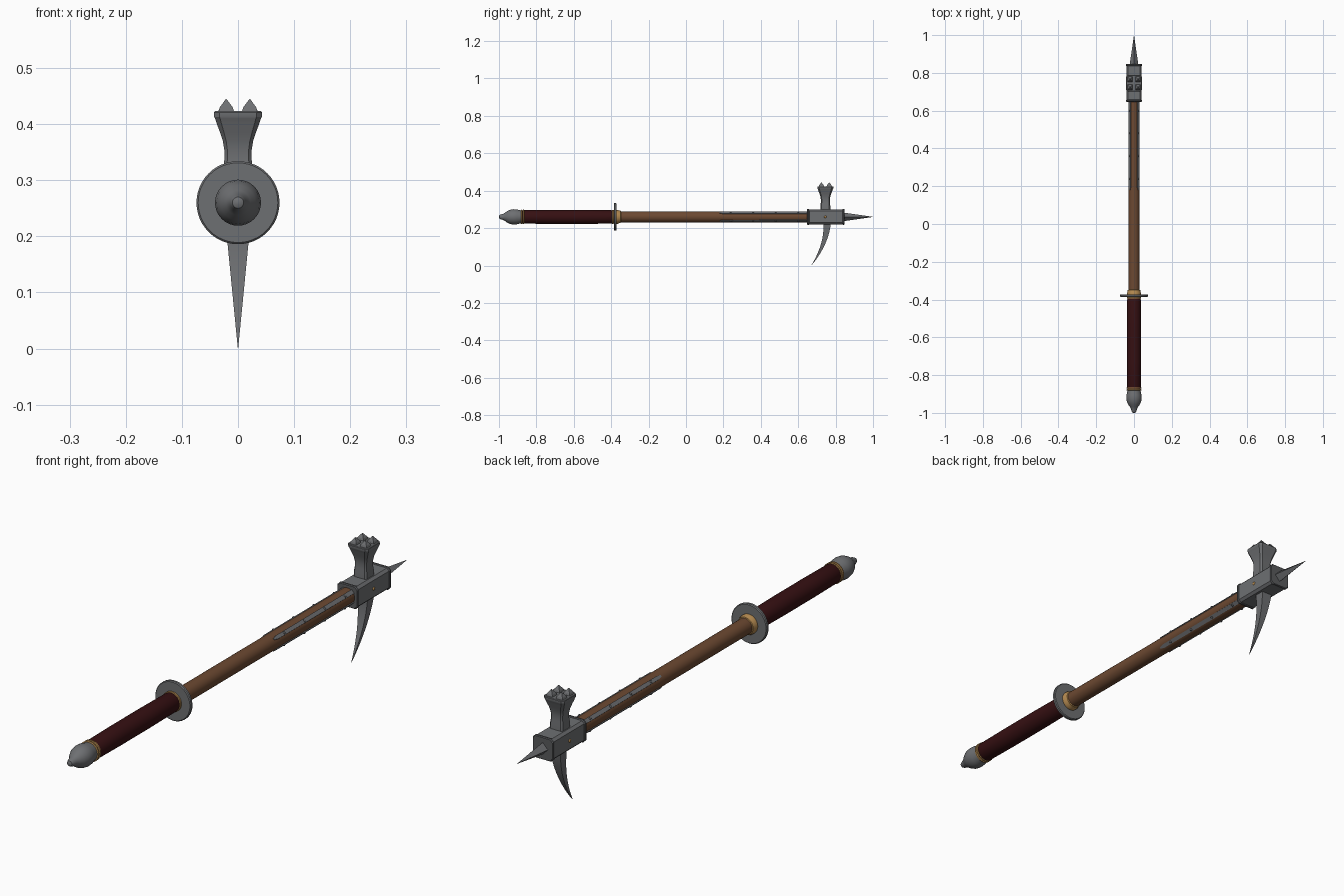
import bpy, bmesh, math
from mathutils import Vector

if "Cube" in bpy.data.objects:
    bpy.data.objects.remove(bpy.data.objects["Cube"])

ZC = 0.26    # height of the shaft axis
HY = 0.745   # position of hammer and beak along the shaft


def mat(name, rgb):
    m = bpy.data.materials.new(name)
    m.diffuse_color = (*rgb, 1)
    m.use_nodes = True
    m.node_tree.nodes["Principled BSDF"].inputs["Base Color"].default_value = m.diffuse_color
    return m


STEEL = mat("steel", (0.155, 0.16, 0.168))
DARK = mat("dark_steel", (0.10, 0.104, 0.11))
WOOD = mat("wood", (0.15, 0.066, 0.031))
LEATHER = mat("dark_red_leather", (0.036, 0.005, 0.006))
BRASS = mat("brass", (0.45, 0.25, 0.08))


def loft(name, rings, material, smooth=None):
    """Skin a list of equal-length point rings and cap both ends."""
    bm = bmesh.new()
    vs = [[bm.verts.new(p) for p in r] for r in rings]
    n = len(vs[0])
    for a, b in zip(vs, vs[1:]):
        for i in range(n):
            j = (i + 1) % n
            bm.faces.new((a[i], a[j], b[j], b[i]))
    bm.faces.new(vs[0])
    bm.faces.new(vs[-1])
    bmesh.ops.remove_doubles(bm, verts=bm.verts[:], dist=1e-5)
    bmesh.ops.recalc_face_normals(bm, faces=bm.faces[:])
    me = bpy.data.meshes.new(name)
    bm.to_mesh(me)
    bm.free()
    me.materials.append(material)
    o = bpy.data.objects.new(name, me)
    bpy.context.collection.objects.link(o)
    if smooth:
        bpy.ops.object.select_all(action='DESELECT')
        o.select_set(True)
        bpy.context.view_layer.objects.active = o
        bpy.ops.object.shade_smooth_by_angle(angle=math.radians(smooth))
    return o


def lathe(name, profile, material, n=32):
    """Turn a (y, radius) profile around the shaft axis."""
    rings = [[(r * math.cos(2 * math.pi * i / n), y, ZC + r * math.sin(2 * math.pi * i / n))
              for i in range(n)] for y, r in profile]
    return loft(name, rings, material, 35)


def chamfered(hx, hy, c):
    """Square outline with cut corners."""
    return [(hx, -hy + c), (hx, hy - c), (hx - c, hy), (-hx + c, hy),
            (-hx, hy - c), (-hx, -hy + c), (-hx + c, -hy), (hx - c, -hy)]


def block(name, sections, material):
    """Chamfered block along the shaft: sections are (y, half size, chamfer)."""
    return loft(name, [[(x, y, ZC + z) for x, z in chamfered(h, h, c)]
                       for y, h, c in sections], material)


# pommel, grip, guard and shaft
lathe("pommel", [(-1.0, 0.004), (-0.997, 0.010), (-0.988, 0.014), (-0.978, 0.016), (-0.968, 0.022),
                 (-0.955, 0.031), (-0.94, 0.038), (-0.922, 0.041), (-0.905, 0.040),
                 (-0.89, 0.036), (-0.882, 0.035)], STEEL)
for i, y in enumerate((-0.882, -0.872)):
    lathe(f"pommel_ring_{i}", [(y, 0.035), (y + 0.002, 0.039), (y + 0.006, 0.039), (y + 0.008, 0.035)], BRASS)
lathe("grip", [(-0.876, 0.034), (-0.87, 0.036), (-0.72, 0.0375), (-0.56, 0.0375),
               (-0.40, 0.036), (-0.392, 0.034)], LEATHER)
lathe("grip_ring", [(-0.396, 0.034), (-0.394, 0.038), (-0.388, 0.038), (-0.384, 0.034)], BRASS)
lathe("guard", [(-0.386, 0.071), (-0.383, 0.074), (-0.375, 0.074), (-0.372, 0.071)], STEEL, 48)
lathe("guard_collar", [(-0.373, 0.037), (-0.364, 0.037), (-0.358, 0.034), (-0.35, 0.033), (-0.348, 0.030)], BRASS)
lathe("shaft", [(-0.40, 0.03), (0.68, 0.03)], WOOD, 24)

# four steel straps on the diagonals of the shaft, each with rivets
for k in range(4):
    a = math.radians(45 + 90 * k)
    out = Vector((math.cos(a), 0, math.sin(a)))
    side = Vector((-math.sin(a), 0, math.cos(a)))
    base = Vector((0, 0, ZC))
    rings = []
    for y, w in ((0.18, 0.003), (0.20, 0.007), (0.66, 0.008)):
        rings.append([base + Vector((0, y, 0)) + out * r + side * s * w
                      for r, s in ((0.026, -1), (0.0325, -1), (0.0325, 1), (0.026, 1))])
    loft(f"strap_{k}", rings, STEEL)
    for j, y in enumerate((0.24, 0.36, 0.48, 0.60)):
        rings = [[base + Vector((0, y, 0)) + out * r + side * q * math.cos(t * math.pi / 4)
                  + Vector((0, q * math.sin(t * math.pi / 4), 0)) for t in range(8)]
                 for r, q in ((0.031, 0.005), (0.034, 0.0045), (0.0355, 0.002))]
        loft(f"strap_rivet_{k}_{j}", rings, DARK, 60)

# head socket with end collars
block("head_socket", [(0.652, 0.036, 0.008), (0.66, 0.040, 0.009),
                      (0.836, 0.040, 0.009), (0.845, 0.036, 0.008)], STEEL)
for n, y in (("rear", 0.647), ("front", 0.836)):
    block(f"{n}_collar", [(y, 0.040, 0.010), (y + 0.003, 0.0425, 0.010),
                          (y + 0.009, 0.0425, 0.010), (y + 0.012, 0.040, 0.010)], DARK)

# brass pins on both sides of the socket
for s in (-1, 1):
    loft(f"socket_pin_{s}", [[(s * x, HY + r * math.cos(t * math.pi / 6), ZC + r * math.sin(t * math.pi / 6))
                              for t in range(12)]
                             for x, r in ((0.038, 0.007), (0.0415, 0.006), (0.043, 0.003))], BRASS, 60)

# front spike, four-sided
loft("spike", [[(r, y, ZC), (0, y, ZC + r), (-r, y, ZC), (0, y, ZC - r)]
               for y, r in ((0.84, 0.023), (0.86, 0.0205), (1.0, 0.0003))], STEEL)

# flared hammer
prof = [(0.29, 0.027), (0.32, 0.0265), (0.335, 0.0245), (0.355, 0.0245), (0.37, 0.027), (0.385, 0.032),
        (0.40, 0.0375), (0.41, 0.041), (0.413, 0.0425), (0.421, 0.0425), (0.423, 0.041)]
loft("hammer", [[(x, HY + y, z) for x, y in chamfered(h, h, 0.22 * h)]
                for z, h in prof], STEEL, 28)

# four pointed studs on the hammer face
for i, (sx, sy) in enumerate(((-1, -1), (1, -1), (1, 1), (-1, 1))):
    loft(f"stud_{i}", [[(sx * 0.021 + u * h, HY + sy * 0.021 + v * h, z)
                        for u, v in ((-1, -1), (1, -1), (1, 1), (-1, 1))]
                       for z, h in ((0.42, 0.015), (0.43, 0.0115), (0.445, 0.0004))], STEEL)

# curved beak below
rings = []
N = 14
for i in range(N + 1):
    t = i / N
    z = 0.235 * (1 - t)
    y = 0.755 - 0.085 * t ** 2.0
    hx = 0.023 * (1 - t) + 0.0003
    hy = 0.020 * (1 - t) ** 0.85 + 0.0003
    rings.append([(hx, y - hy, z), (hx, y + hy, z), (-hx, y + hy, z), (-hx, y - hy, z)])
loft("beak", rings, STEEL, 30)
